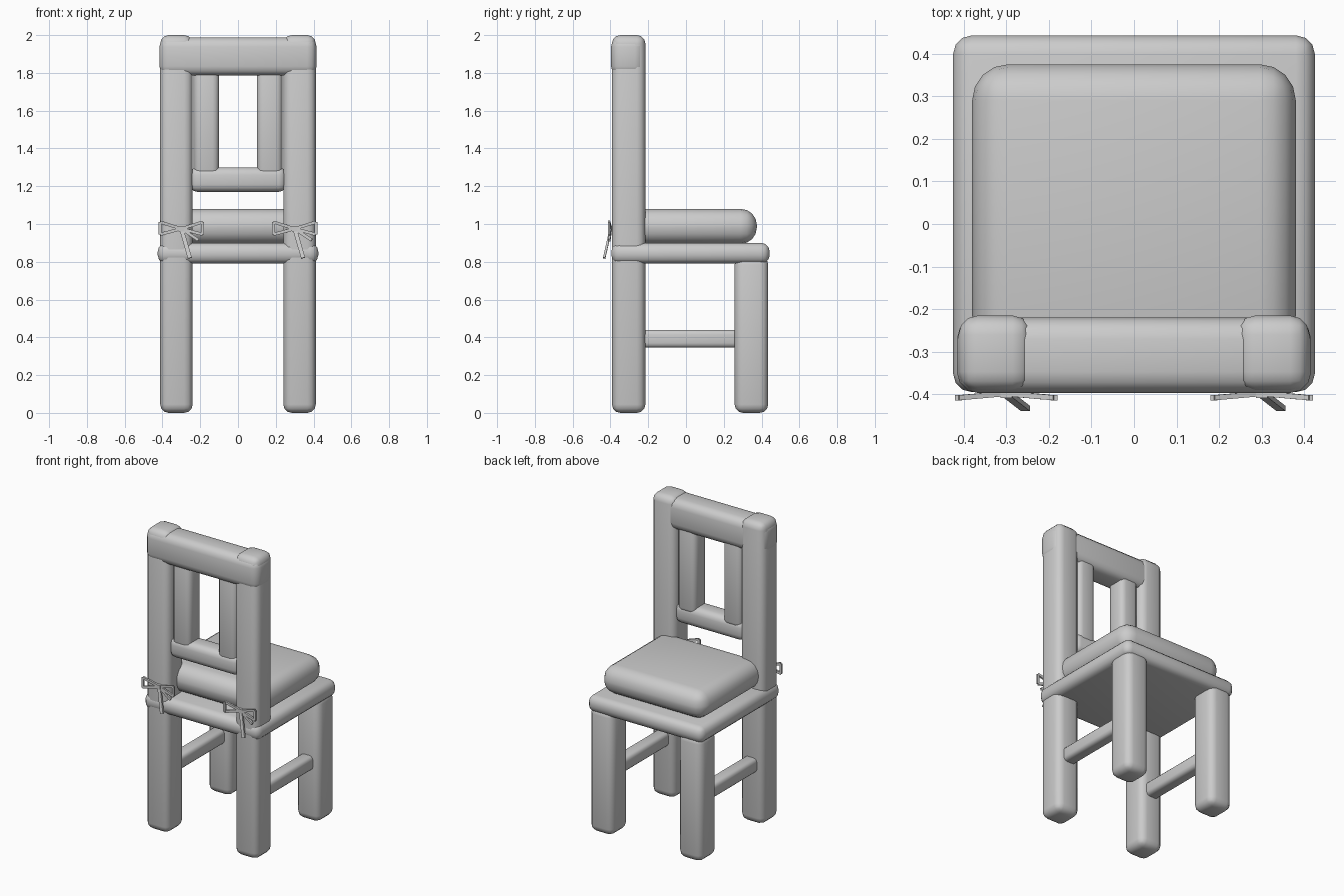
import bpy
import bmesh
from mathutils import Matrix, Vector

cube = bpy.data.objects.get("Cube")
if cube:
    bpy.data.objects.remove(cube, do_unlink=True)

grey = bpy.data.materials.new("plain grey")
grey.use_nodes = True
colour = (0.6, 0.6, 0.6, 1)
grey.diffuse_color = colour
grey.node_tree.nodes["Principled BSDF"].inputs["Base Color"].default_value = colour


def finish(name, bm, angle):
    mesh = bpy.data.meshes.new(name)
    bm.to_mesh(mesh)
    bm.free()
    obj = bpy.data.objects.new(name, mesh)
    bpy.context.collection.objects.link(obj)
    mesh.materials.append(grey)
    bpy.ops.object.select_all(action="DESELECT")
    bpy.context.view_layer.objects.active = obj
    obj.select_set(True)
    bpy.ops.object.shade_smooth_by_angle(angle=angle)
    return obj


def rounded_box(name, low, high, radius, segments=3):
    """Box between two corners with every edge rounded."""
    low, high = Vector(low), Vector(high)
    bm = bmesh.new()
    bmesh.ops.create_cube(bm, size=1)
    bmesh.ops.scale(bm, vec=high - low, verts=bm.verts)
    bmesh.ops.translate(bm, vec=(low + high) / 2, verts=bm.verts)
    bmesh.ops.bevel(bm, geom=bm.edges[:], offset=radius, segments=segments,
                    profile=0.5, affect="EDGES", clamp_overlap=True)
    return finish(name, bm, 0.9)


def strip(bm, start, end, width=0.016, thickness=0.012):
    """Thin flat bar between two points."""
    start, end = Vector(start), Vector(end)
    along = (end - start).normalized()
    side = along.cross(Vector((0, 1, 0))).normalized()
    turn = Matrix((side, along.cross(side), along)).transposed().to_4x4()
    size = Matrix.Diagonal((width, thickness, (end - start).length, 1))
    bmesh.ops.create_cube(bm, size=1, matrix=Matrix.Translation((start + end) / 2) @ turn @ size)


# Seat and cushion
rounded_box("seat", (-0.425, -0.395, 0.79), (0.425, 0.443, 0.9), 0.045)
rounded_box("cushion", (-0.38, -0.3, 0.895), (0.38, 0.375, 1.08), 0.085, 4)

# Legs, posts, side stretchers and back spindles, one per side
for side, s in (("left", 1), ("right", -1)):
    def pair(name, x0, x1, y0, y1, z0, z1, radius):
        a, b = sorted((s * x0, s * x1))
        rounded_box(f"{side}_{name}", (a, y0, z0), (b, y1, z1), radius)

    pair("back_post", 0.24, 0.412, -0.392, -0.215, 0, 2, 0.045)
    pair("front_leg", 0.24, 0.412, 0.257, 0.435, 0, 0.83, 0.045)
    pair("stretcher", 0.28, 0.37, -0.25, 0.29, 0.345, 0.44, 0.025)
    pair("back_spindle", 0.1, 0.235, -0.365, -0.235, 1.25, 1.83, 0.035)

# Back rails
rounded_box("top_rail", (-0.416, -0.397, 1.785), (0.416, -0.22, 1.988), 0.05)
rounded_box("lower_rail", (-0.255, -0.37, 1.17), (0.255, -0.235, 1.3), 0.04)

# Ribbon bows tied behind the posts
for side, x in (("left", 0.3), ("right", -0.3)):
    bm = bmesh.new()
    knot = Vector((x, -0.398, 0.975))
    for s in (1, -1):
        upper = knot + Vector((s * 0.112, -0.01, 0.035))
        lower = knot + Vector((s * 0.112, -0.01, -0.03))
        strip(bm, knot, upper)
        strip(bm, knot, lower)
        strip(bm, upper, lower)
    strip(bm, knot, knot + Vector((0.045, -0.035, -0.155)), 0.022)
    strip(bm, knot, knot + Vector((0.09, -0.008, -0.06)))
    strip(bm, knot + Vector((0, 0, 0.014)), knot - Vector((0, 0, 0.014)), 0.028, 0.022)
    finish(f"{side}_bow", bm, 0.5)
